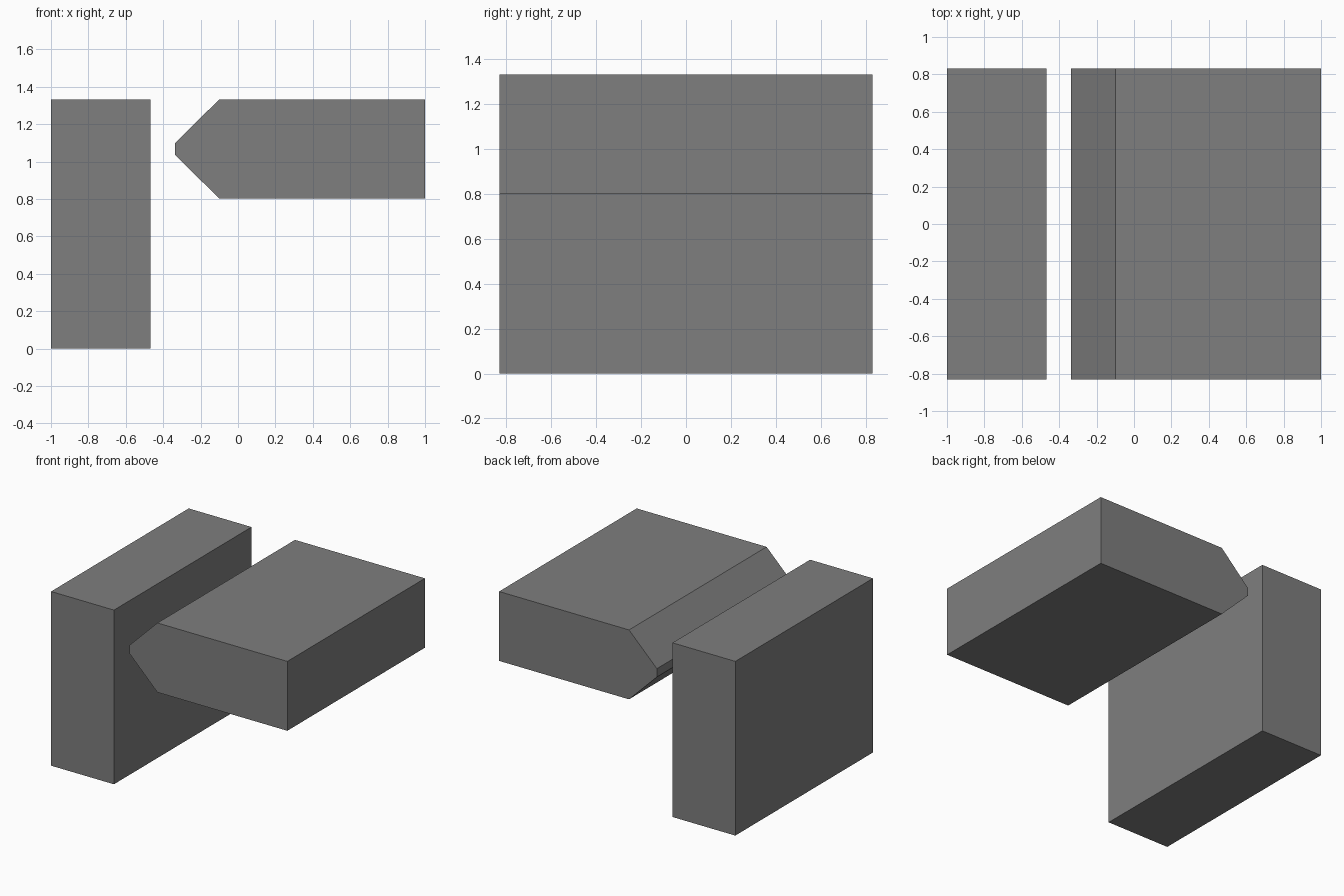
import bpy

if "Cube" in bpy.data.objects:
    bpy.data.objects.remove(bpy.data.objects["Cube"])

HALF_DEPTH = 0.832

grey = bpy.data.materials.new("mid grey")
grey.diffuse_color = (0.21, 0.21, 0.21, 1)
grey.use_nodes = True
grey.node_tree.nodes["Principled BSDF"].inputs["Base Color"].default_value = grey.diffuse_color


def extrude_profile(name, profile):
    """Extrude a counter-clockwise (x, z) outline along y."""
    n = len(profile)
    verts = [(x, y, z) for y in (-HALF_DEPTH, HALF_DEPTH) for x, z in profile]
    faces = [tuple(range(n)), tuple(reversed(range(n, 2 * n)))]
    faces += [(i, i + n, (i + 1) % n + n, (i + 1) % n) for i in range(n)]
    mesh = bpy.data.meshes.new(name)
    mesh.from_pydata(verts, [], faces)
    mesh.materials.append(grey)
    obj = bpy.data.objects.new(name, mesh)
    bpy.context.collection.objects.link(obj)
    return obj


# Upright slab
extrude_profile("upright_slab", [(-1, 0), (-0.468, 0), (-0.468, 1.333), (-1, 1.333)])

# Floating horizontal slab with a blunt pointed edge facing the upright
extrude_profile("pointed_slab", [
    (-0.1, 0.802), (1, 0.802), (1, 1.333), (-0.1, 1.333),
    (-0.336, 1.1), (-0.336, 1.036)])
